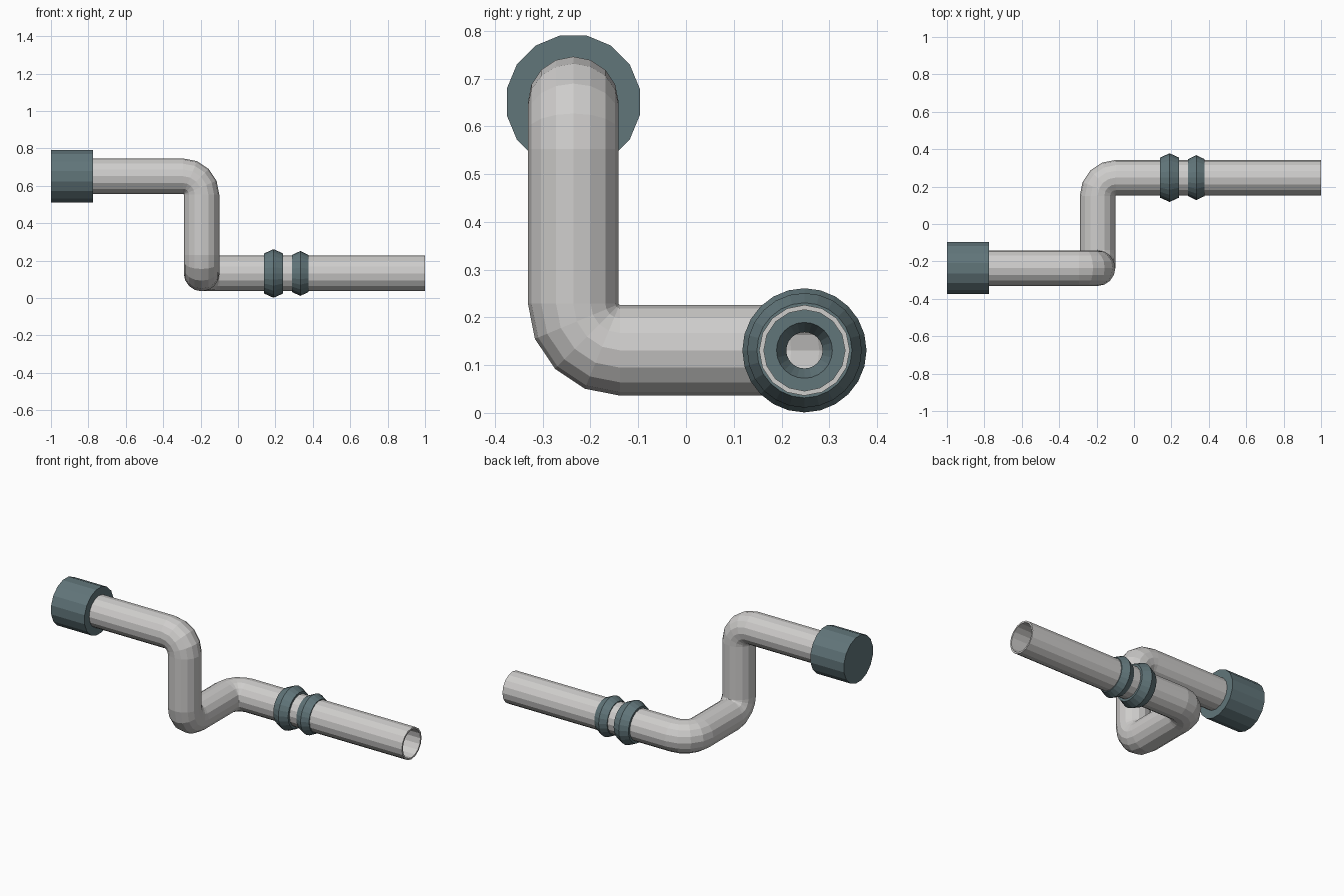
import bpy
import bmesh
from math import pi, cos, sin
from mathutils import Vector, Quaternion

cube = bpy.data.objects.get("Cube")
if cube:
    bpy.data.objects.remove(cube, do_unlink=True)


def make_material(name, rgb):
    mat = bpy.data.materials.new(name)
    mat.use_nodes = True
    mat.diffuse_color = (*rgb, 1)
    bsdf = next(n for n in mat.node_tree.nodes if n.type == 'BSDF_PRINCIPLED')
    bsdf.inputs["Base Color"].default_value = (*rgb, 1)
    return mat


light_grey = make_material("light grey metal", (0.62, 0.61, 0.60))
slate = make_material("slate teal", (0.12, 0.18, 0.195))

UP = Vector((0, 0, 1))
SIDE = Vector((0, 1, 0))
PIPE_RADIUS, WALL, BEND, SIDES = 0.095, 0.01, 0.098, 16


def finish(name, bm, mat):
    bmesh.ops.recalc_face_normals(bm, faces=bm.faces)
    mesh = bpy.data.meshes.new(name)
    bm.to_mesh(mesh)
    bm.free()
    mesh.materials.append(mat)
    obj = bpy.data.objects.new(name, mesh)
    bpy.context.collection.objects.link(obj)
    return obj


def section(bm, centre, u, v, radius, sides, phase=0.0):
    angles = [2 * pi * i / sides + phase for i in range(sides)]
    return [bm.verts.new(centre + radius * (cos(a) * u + sin(a) * v)) for a in angles]


def skin(bm, loops, cyclic):
    pairs = list(zip(loops, loops[1:]))
    if cyclic:
        pairs.append((loops[-1], loops[0]))
    for a, b in pairs:
        for i in range(len(a)):
            j = (i + 1) % len(a)
            bm.faces.new((a[i], a[j], b[j], b[i]))


def pipe_frames(corners, bend, steps):
    """Centre and two cross axes along a path with rounded right-angle bends."""
    u, v = SIDE.copy(), UP.copy()
    frames = [(corners[0], u, v)]
    for before, corner, after in zip(corners, corners[1:], corners[2:]):
        d0 = (corner - before).normalized()
        d1 = (after - corner).normalized()
        pivot = corner + bend * (d1 - d0)
        axis = d0.cross(d1)
        for k in range(steps + 1):
            turn = Quaternion(axis, pi / 2 * k / steps)
            frames.append((pivot + turn @ (-bend * d1), turn @ u, turn @ v))
        u, v = turn @ u, turn @ v
    frames.append((corners[-1], u, v))
    return frames


def revolve_x(name, profile, centre, sides, mat, phase=0.0, cyclic=True):
    bm = bmesh.new()
    loops = [section(bm, centre + Vector((x, 0, 0)), SIDE, UP, r, sides, phase)
             for x, r in profile]
    skin(bm, loops, cyclic)
    if not cyclic:
        bm.faces.new(loops[0])
        bm.faces.new(loops[-1])
    return finish(name, bm, mat)


# Hollow pipe with three bends, outer skin out and inner skin back
path = [Vector(p) for p in ((-0.8, -0.236, 0.651), (-0.195, -0.236, 0.651),
                            (-0.195, -0.236, 0.131), (-0.195, 0.248, 0.131),
                            (1, 0.248, 0.131))]
frames = pipe_frames(path, BEND, 4)
bm = bmesh.new()
loops = [section(bm, *f, PIPE_RADIUS, SIDES) for f in frames]
loops += [section(bm, *f, PIPE_RADIUS - WALL, SIDES) for f in reversed(frames)]
skin(bm, loops, True)
finish("pipe", bm, light_grey)

# Closed end cap
revolve_x("end_cap", [(-1, 0.142), (-0.774, 0.142)], Vector((0, -0.236, 0.651)),
          SIDES, slate, phase=pi / SIDES, cyclic=False)

# Two collars with a six-sided cross-section
for name, x, half, outer, inner in (("large_collar", 0.19, 0.05, 0.13, 0.04),
                                    ("small_collar", 0.333, 0.043, 0.12, 0.038)):
    shoulder = (outer - inner) / 4
    profile = [(0, outer), (half, outer - shoulder), (half, inner + shoulder),
               (0, inner), (-half, inner + shoulder), (-half, outer - shoulder)]
    revolve_x(name, profile, Vector((x, 0.248, 0.131)), 24, slate)
